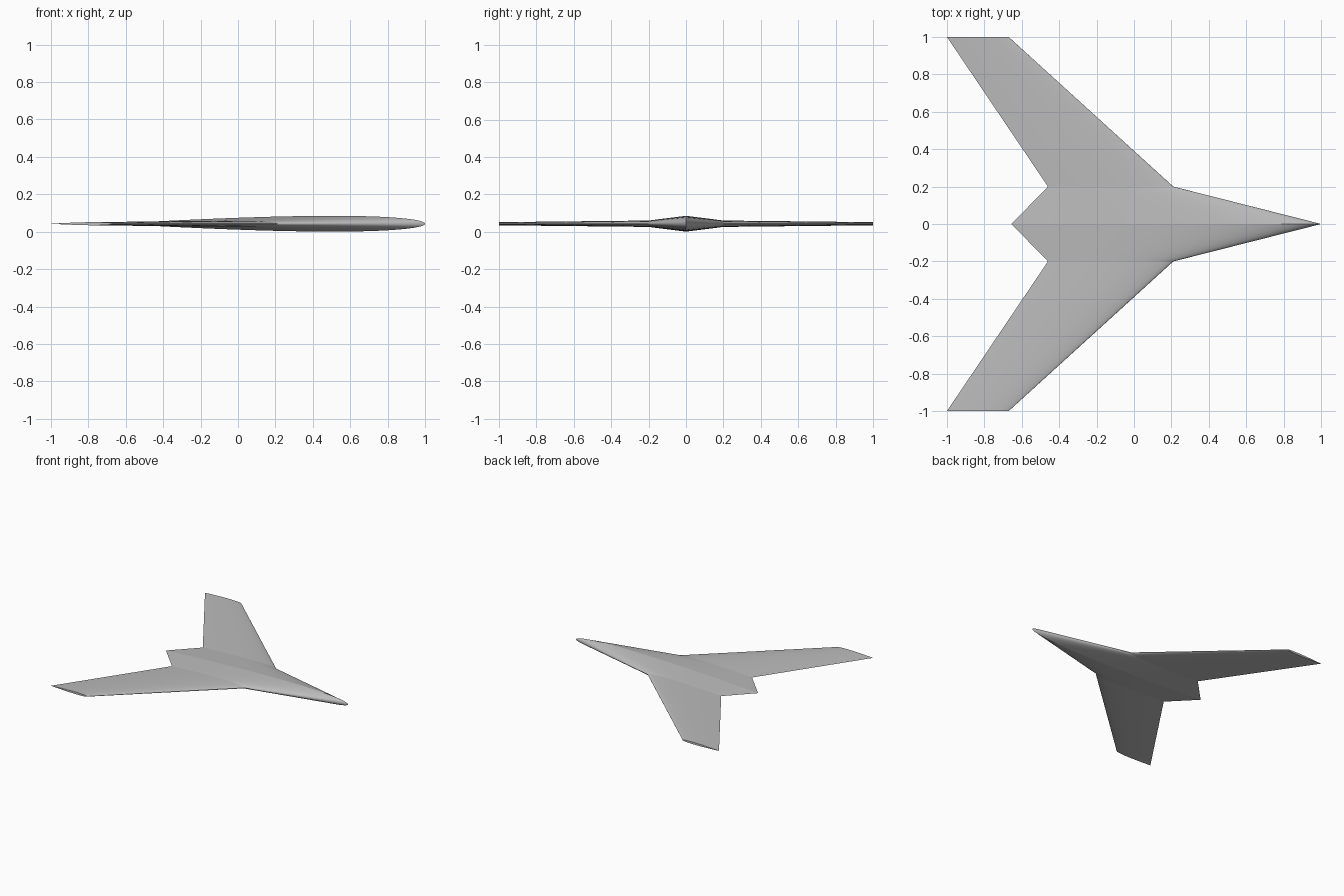
import bpy, bmesh, math

cube = bpy.data.objects.get("Cube")
if cube:
    bpy.data.objects.remove(cube, do_unlink=True)

MID_Z = 0.043       # height of the chord plane
THICKNESS = 0.051   # section thickness as a fraction of chord
STEPS = 32          # points along each side of a section

grey = bpy.data.materials.new("light grey")
grey.use_nodes = True
colour = (0.5, 0.5, 0.5, 1)
grey.diffuse_color = colour
grey.node_tree.nodes["Principled BSDF"].inputs["Base Color"].default_value = colour


def half_thickness(t):
    """Symmetric aerofoil with a closed trailing edge; t runs nose to tail."""
    return 5 * THICKNESS * (0.2969 * math.sqrt(t) - 0.126 * t - 0.3516 * t**2
                            + 0.2843 * t**3 - 0.1036 * t**4)


def section(bm, y, nose, tail):
    """Closed ring of vertices: over the top to the tail, back underneath."""
    chord = nose - tail
    ring = []
    for i in range(2 * STEPS):
        t = (1 - math.cos(math.pi * i / STEPS)) / 2
        side = 1 if i < STEPS else -1
        z = 0 if i in (0, STEPS) else side * half_thickness(t) * chord
        ring.append(bm.verts.new((nose - t * chord, y, MID_Z + z)))
    return ring


# Spanwise stations (y, nose x, tail x), mirrored about the centre line
half = [(0, 1.0, -0.655), (0.2, 0.21, -0.46), (1.0, -0.67, -1.0)]
stations = [(-y, n, t) for y, n, t in reversed(half[1:])] + half

# Flying wing: loft the sections together and close both tips
bm = bmesh.new()
rings = [section(bm, *s) for s in stations]
count = 2 * STEPS
for a, b in zip(rings, rings[1:]):
    for i in range(count):
        j = (i + 1) % count
        bm.faces.new((a[i], a[j], b[j], b[i])).smooth = True
bm.faces.new(rings[0])
bm.faces.new(rings[-1])
bmesh.ops.recalc_face_normals(bm, faces=bm.faces)

# Keep creases along the section lines and the trailing edge
for ring in rings:
    for i in range(count):
        bm.edges.get((ring[i], ring[(i + 1) % count])).smooth = False
for a, b in zip(rings, rings[1:]):
    bm.edges.get((a[STEPS], b[STEPS])).smooth = False

mesh = bpy.data.meshes.new("flying_wing")
bm.to_mesh(mesh)
bm.free()
mesh.materials.append(grey)
wing = bpy.data.objects.new("flying_wing", mesh)
bpy.context.collection.objects.link(wing)
